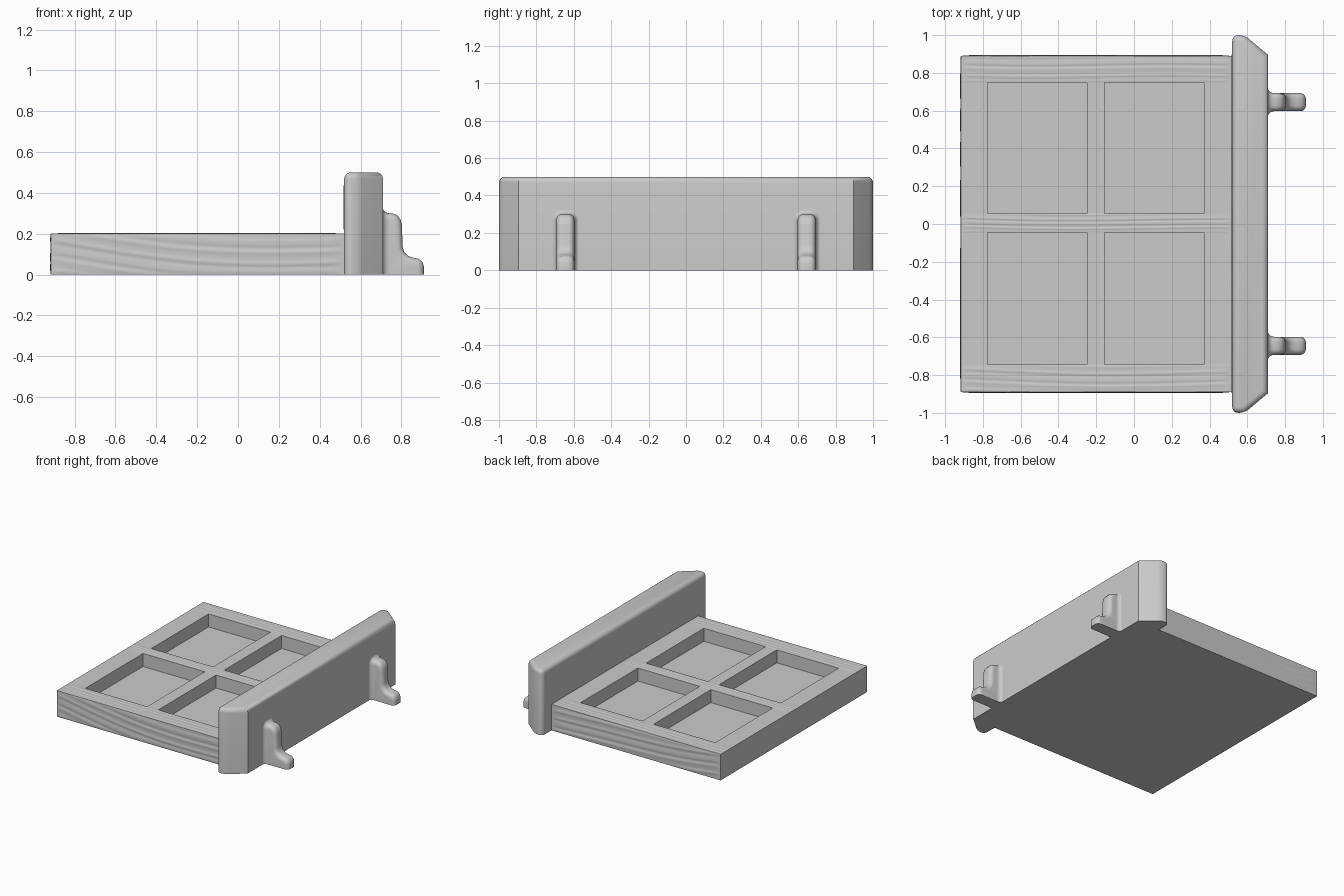
import bpy, bmesh, math
from mathutils import Vector

cube = bpy.data.objects.get("Cube")
if cube:
    bpy.data.objects.remove(cube, do_unlink=True)

GREY = (0.6, 0.6, 0.6, 1)
grey = bpy.data.materials.new("plain grey")
grey.use_nodes = True
grey.diffuse_color = GREY
grey.node_tree.nodes["Principled BSDF"].inputs["Base Color"].default_value = GREY


def finish(name, bm, smooth=True):
    bmesh.ops.recalc_face_normals(bm, faces=bm.faces)
    mesh = bpy.data.meshes.new(name)
    bm.to_mesh(mesh)
    bm.free()
    mesh.materials.append(grey)
    ob = bpy.data.objects.new(name, mesh)
    bpy.context.collection.objects.link(ob)
    if smooth:
        bpy.ops.object.select_all(action='DESELECT')
        ob.select_set(True)
        bpy.context.view_layer.objects.active = ob
        bpy.ops.object.shade_smooth_by_angle(angle=math.radians(35))
    return ob


def prism(points, direction):
    """Extrude a closed outline of 3D points along a direction."""
    bm = bmesh.new()
    face = bm.faces.new([bm.verts.new(p) for p in points])
    new = bmesh.ops.extrude_face_region(bm, geom=[face])["geom"]
    bmesh.ops.translate(bm, vec=direction, verts=[v for v in new if isinstance(v, bmesh.types.BMVert)])
    bmesh.ops.recalc_face_normals(bm, faces=bm.faces)
    return bm


def round_edges(bm, test, radius):
    edges = [e for e in bm.edges if test(e.verts[0].co, e.verts[1].co)]
    bmesh.ops.bevel(bm, geom=edges, offset=radius, segments=5, profile=0.5, affect='EDGES')


# Tray body: a grid of cells whose four pockets are sunk into the top
XS = [-0.917, -0.775, -0.25, -0.155, 0.37, 0.54]
YS = [-0.89, -0.745, -0.045, 0.055, 0.75, 0.89]
TOP, FLOOR = 0.2, 0.1
bm = bmesh.new()
grid = [[bm.verts.new((x, y, TOP)) for y in YS] for x in XS]
for i in range(5):
    for j in range(5):
        face = bm.faces.new((grid[i][j], grid[i + 1][j], grid[i + 1][j + 1], grid[i][j + 1]))
        if i % 2 and j % 2:
            c = face.calc_center_median()
            ring = list(face.verts)
            low = [bm.verts.new((v.co.x, v.co.y, FLOOR)) for v in ring]
            bm.faces.remove(face)
            bm.faces.new(low)
            for k in range(4):
                bm.faces.new((ring[k], ring[k - 1], low[k - 1], low[k]))
rim = [g[0] for g in grid] + grid[-1][1:] + [g[-1] for g in grid[-2::-1]] + grid[0][-2:0:-1]
base = [bm.verts.new((v.co.x, v.co.y, 0)) for v in rim]
bm.faces.new(base)
for k in range(len(rim)):
    bm.faces.new((rim[k], rim[k - 1], base[k - 1], base[k]))
finish("tray_body", bm, smooth=False)


# Wood grain: thin wavy skins that fade to nothing at their borders
def grain(name, origin, along, across, normal, lines, sweep, seed, depth=0.004):
    o, a, c, n = map(Vector, (origin, along, across, normal))
    nu, nv = 70, lines * 7
    bm = bmesh.new()
    rows = []
    for i in range(nu + 1):
        u = i / nu
        row = []
        for j in range(nv + 1):
            v = j / nv
            bend = sweep * (u - 0.5 * u * u) + 0.06 * math.sin(5 * u + seed)
            phase = math.tau * lines * (v + bend)
            ridge = 0.5 + 0.35 * math.sin(phase) + 0.15 * math.sin(1.7 * phase + seed)
            fade = min(1, 12 * v, 12 * (1 - v), 30 * u, 30 * (1 - u))
            row.append(bm.verts.new(o + a * u + c * v + n * depth * ridge * fade))
        rows.append(row)
    for i in range(nu):
        for j in range(nv):
            bm.faces.new((rows[i][j], rows[i + 1][j], rows[i + 1][j + 1], rows[i][j + 1]))
    bmesh.ops.recalc_face_normals(bm, faces=bm.faces)
    bm.faces.ensure_lookup_table()
    flip = bm.faces[0].normal.dot(n) < 0
    ob = finish(name, bm)
    if flip:
        ob.data.flip_normals()


LENGTH = 1.43
for side, s in (("front", -1), ("back", 1)):
    grain(side + "_side_grain", (-0.917, s * 0.89, 0), (LENGTH, 0, 0), (0, 0, TOP), (0, s, 0), 4, 1.1, s)
grain("end_grain", (-0.917, -0.89, 0), (0, 1.78, 0), (0, 0, TOP), (-1, 0, 0), 4, 0.4, 2, 0.003)
for name, y0, y1 in (("front_rail_grain", YS[0], YS[1]), ("middle_rail_grain", YS[2], YS[3]),
                     ("back_rail_grain", YS[4], YS[5])):
    grain(name, (-0.917, y0, TOP), (LENGTH, 0, 0), (0, y1 - y0, 0), (0, 0, 1), 4, 0.2, y0, 0.003)

# Raised end panel with slanted ends and softened edges
outline = [(0.52, -1), (0.585, -1), (0.71, -0.895), (0.71, 0.895), (0.585, 1), (0.52, 1)]
bm = prism([(x, y, 0) for x, y in outline], (0, 0, 0.5))
round_edges(bm, lambda p, q: max(p.z, q.z) > 0.49 and not (
    abs(p.z - q.z) > 0.4 and p.x > 0.7), 0.032)
finish("end_panel", bm)
grain("panel_grain", (0.52, -0.95, 0.205), (0, 1.9, 0), (0, 0, 0.25), (-1, 0, 0), 5, 0.5, 4, 0.003)

# Stepped handles with a flared root against the panel
HALF = 0.048
profile = [(0.69, 0), (0.91, 0), (0.91, 0.04), (0.903, 0.062), (0.885, 0.077), (0.86, 0.082),
           (0.835, 0.09), (0.815, 0.108), (0.806, 0.135), (0.803, 0.24), (0.796, 0.27),
           (0.78, 0.29), (0.755, 0.3), (0.69, 0.3)]


def arch(half, top, radius):
    pts = [(-half, 0)]
    for k in range(13):
        t = math.pi * (1 - k / 12)
        shift = (half - radius) * (-1 if k < 6 else 1 if k > 6 else 0)
        pts.append((shift + radius * math.cos(t), top - radius + radius * math.sin(t)))
    return pts + [(half, 0)]


for side, y in (("front", -0.645), ("back", 0.645)):
    bm = prism([(x, y - HALF, z) for x, z in profile], (0, 2 * HALF, 0))
    round_edges(bm, lambda p, q: abs(p.y - q.y) < 0.001 and max(p.z, q.z) > 0.001 and max(p.x, q.x) > 0.7, 0.03)
    finish(side + "_handle", bm)
    bm = bmesh.new()
    rings = []
    for k in range(7):
        t = k / 6 * math.pi / 2
        grow = 0.03 * (1 - math.sin(t))
        x = 0.708 + 0.034 * (1 - math.cos(t))
        rings.append([bm.verts.new((x, y + py, pz)) for py, pz in arch(HALF + grow, 0.3 + grow, 0.032 + grow)])
    for a, b in zip(rings, rings[1:]):
        for k in range(len(a) - 1):
            bm.faces.new((a[k], a[k + 1], b[k + 1], b[k]))
    bm.faces.new(rings[-1])
    finish(side + "_handle_root", bm)
